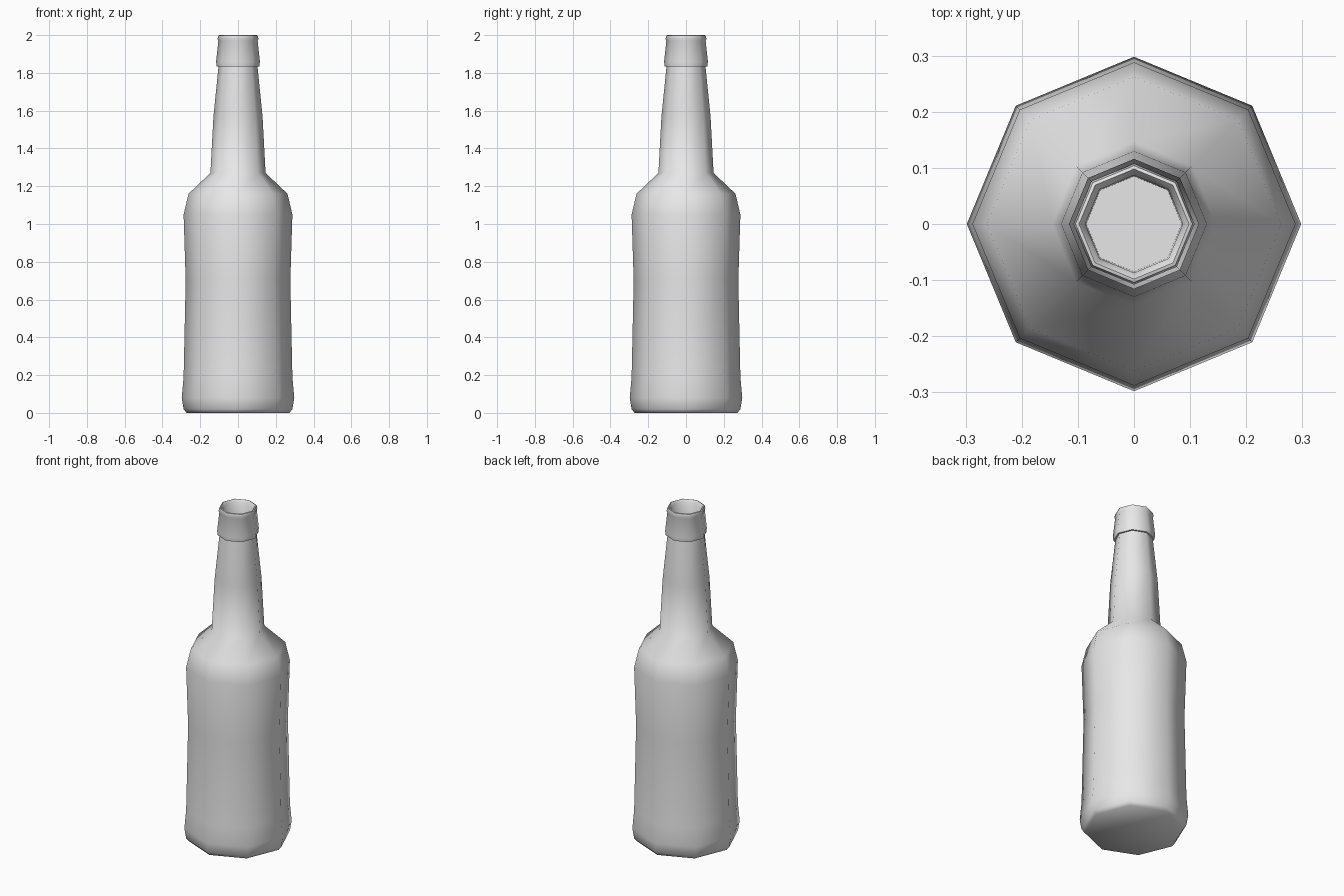
import bpy, bmesh, math

cube = bpy.data.objects.get("Cube")
if cube:
    bpy.data.objects.remove(cube, do_unlink=True)

SIDES = 8

grey = bpy.data.materials.new("light_grey")
grey.use_nodes = True
grey.diffuse_color = (0.8, 0.8, 0.8, 1)
grey.node_tree.nodes["Principled BSDF"].inputs["Base Color"].default_value = (0.8, 0.8, 0.8, 1)


def lathe(name, profile, material):
    """Turn a (radius, height) profile about z; the ends lie on the axis."""
    bm = bmesh.new()
    verts = [bm.verts.new((r, 0, z)) for r, z in profile]
    edges = [bm.edges.new(pair) for pair in zip(verts, verts[1:])]
    bmesh.ops.spin(bm, geom=verts + edges, cent=(0, 0, 0), axis=(0, 0, 1),
                   angle=math.tau, steps=SIDES, use_merge=True)
    bmesh.ops.remove_doubles(bm, verts=bm.verts, dist=0.0005)
    bmesh.ops.recalc_face_normals(bm, faces=bm.faces)
    mesh = bpy.data.meshes.new(name)
    bm.to_mesh(mesh)
    bm.free()
    mesh.materials.append(material)
    obj = bpy.data.objects.new(name, mesh)
    bpy.context.collection.objects.link(obj)
    bpy.ops.object.select_all(action="DESELECT")
    obj.select_set(True)
    bpy.context.view_layer.objects.active = obj
    bpy.ops.object.shade_smooth_by_angle(angle=math.radians(55))
    return obj


# Base, waisted body, shoulder, neck, collar, lip and hollow mouth
base = [(0, 0), (0.272, 0), (0.288, 0.02), (0.298, 0.08)]
body = [(0.288, 0.19), (0.277, 0.7), (0.288, 1.05)]
shoulder = [(0.262, 1.16), (0.146, 1.27)]
neck = [(0.13, 1.57), (0.103, 1.835)]
collar = [(0.113, 1.835), (0.116, 1.86), (0.104, 1.97)]
lip = [(0.108, 1.98), (0.104, 1.998), (0.098, 2.0), (0.087, 1.985)]
mouth = [(0.085, 1.85), (0, 1.85)]
lathe("bottle", base + body + shoulder + neck + collar + lip + mouth, grey)
